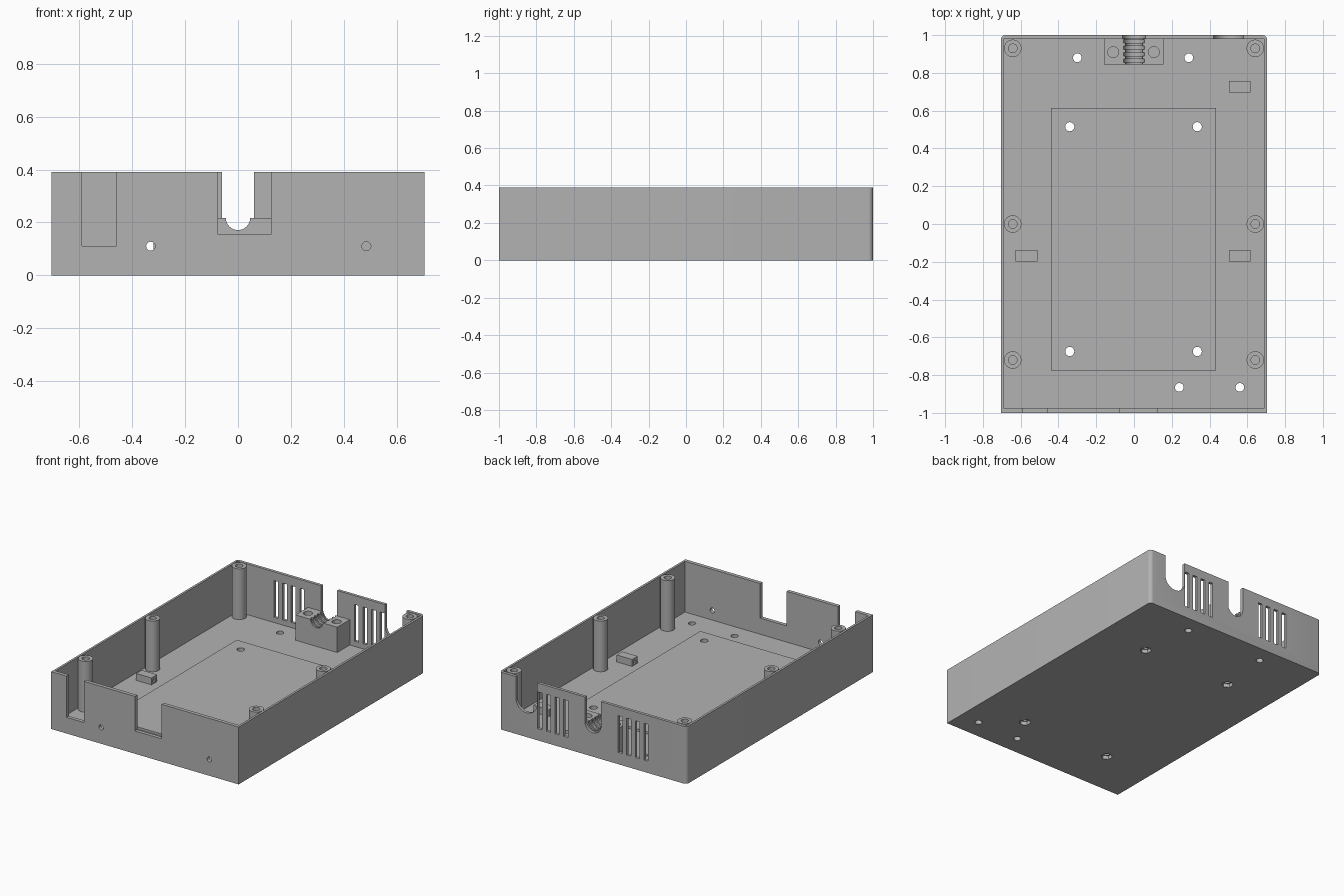
import bpy, bmesh, math
from mathutils import Matrix, Vector

if "Cube" in bpy.data.objects:
    bpy.data.objects.remove(bpy.data.objects["Cube"], do_unlink=True)

grey = bpy.data.materials.new("plain_grey")
grey.use_nodes = True
colour = (0.45, 0.45, 0.45, 1)
grey.diffuse_color = colour
grey.node_tree.nodes["Principled BSDF"].inputs["Base Color"].default_value = colour

HEIGHT, FLOOR, PLATE = 0.39, 0.045, 0.06


def finish(name, bm):
    bmesh.ops.recalc_face_normals(bm, faces=bm.faces)
    mesh = bpy.data.meshes.new(name)
    bm.to_mesh(mesh)
    bm.free()
    mesh.materials.append(grey)
    ob = bpy.data.objects.new(name, mesh)
    bpy.context.collection.objects.link(ob)
    return ob


def box(name, x0, x1, y0, y1, z0, z1, round_back=0):
    bm = bmesh.new()
    bmesh.ops.create_cube(bm, size=1)
    for v in bm.verts:
        v.co = Vector((x1 if v.co.x > 0 else x0,
                       y1 if v.co.y > 0 else y0,
                       z1 if v.co.z > 0 else z0))
    if round_back:
        edges = [e for e in bm.edges if all(v.co.y == y1 for v in e.verts)
                 and e.verts[0].co.x == e.verts[1].co.x]
        bmesh.ops.bevel(bm, geom=edges, offset=round_back, segments=6,
                        profile=0.5, affect='EDGES')
    return finish(name, bm)


def rod(name, centre, radius, length, axis='Z', sides=32):
    bm = bmesh.new()
    bmesh.ops.create_cone(bm, cap_ends=True, segments=sides, radius1=radius,
                          radius2=radius, depth=length)
    if axis == 'Y':
        bmesh.ops.rotate(bm, verts=bm.verts, matrix=Matrix.Rotation(math.pi / 2, 3, 'X'))
    bmesh.ops.translate(bm, verts=bm.verts, vec=centre)
    return finish(name, bm)


def cut(target, cutter, keep=False):
    cutter.hide_render = True
    mod = target.modifiers.new("cut", 'BOOLEAN')
    mod.operation, mod.solver, mod.object = 'DIFFERENCE', 'EXACT', cutter
    bpy.context.view_layer.objects.active = target
    bpy.ops.object.modifier_apply(modifier=mod.name)
    if not keep:
        bpy.data.objects.remove(cutter, do_unlink=True)


# Open tray with rounded back corners
tray = box("tray", -0.705, 0.705, -1, 1, 0, HEIGHT, 0.025)
cut(tray, box("cutter", -0.69, 0.69, -0.975, 0.98, FLOOR, 1, 0.012))

# Raised floor plate
plate = box("floor_plate", -0.44, 0.435, -0.775, 0.615, FLOOR - 0.005, PLATE)

# Mounting holes through plate and floor, with nut pockets underneath
for x in (-0.34, 0.335):
    for y in (-0.675, 0.515):
        hole = rod("cutter", (x, y, 0), 0.024, 0.3)
        cut(plate, hole, keep=True)
        cut(tray, hole)
        cut(tray, rod("cutter", (x, y, 0), 0.037, 0.05, sides=6))

# Plain floor holes
for x, y in ((-0.3, 0.88), (0.29, 0.88), (0.24, -0.865), (0.56, -0.865)):
    cut(tray, rod("cutter", (x, y, 0), 0.023, 0.3))

# Front wall openings and screw holes
cut(tray, box("cutter", -0.59, -0.46, -1.1, -0.96, 0.11, 1))
cut(tray, box("cutter", -0.075, 0.125, -1.1, -0.96, 0.155, 1))
for x in (-0.33, 0.485):
    cut(tray, rod("cutter", (x, -1, 0.11), 0.017, 0.1, 'Y'))

# Back wall round-bottomed notches
for x, z, r in ((0, 0.222, 0.06), (0.5, 0.245, 0.08)):
    cut(tray, rod("cutter", (x, 1.02, z), r, 0.1, 'Y'))
    cut(tray, box("cutter", x - r, x + r, 0.97, 1.07, z, 1))

# Back wall vent slots
for side in (-1, 1):
    for i in range(4):
        x = side * (0.205 + 0.065 * i)
        cut(tray, box("cutter", x - 0.016, x + 0.016, 0.97, 1.1, 0.08, 0.33))

# Screw posts
posts = []
for side, word in ((-1, "right"), (1, "left")):
    for y, place in ((0.93, "back"), (0, "middle"), (-0.72, "front")):
        x = side * 0.642
        post = rod(f"{place}_{word}_post", (x, y, (FLOOR + HEIGHT) / 2 - 0.002),
                   0.046, HEIGHT - FLOOR + 0.004)
        cut(post, rod("cutter", (x, y, HEIGHT), 0.023, 0.4))
        posts.append(post)

# Cable clamp block with ribbed channel and screw holes
clamp = box("cable_clamp_block", -0.16, 0.155, 0.845, 0.981, FLOOR - 0.005, 0.217)
cut(clamp, rod("cutter", (0, 0.91, 0.217), 0.046, 0.3, 'Y'))
for i in range(4):
    cut(clamp, rod("cutter", (0, 0.865 + i * 0.034, 0.217), 0.055, 0.018, 'Y'))
for x in (-0.11, 0.105):
    cut(clamp, rod("cutter", (x, 0.91, 0.2), 0.029, 0.24))

# Cable tie anchors with a tunnel
for name, x, y in (("right_tie_anchor", -0.57, -0.168),
                   ("left_tie_anchor", 0.56, -0.168),
                   ("back_tie_anchor", 0.56, 0.727)):
    anchor = box(name, x - 0.058, x + 0.058, y - 0.03, y + 0.03, FLOOR - 0.003, 0.092)
    cut(anchor, box("cutter", x - 0.1, x + 0.1, y - 0.014, y + 0.014, 0.052, 0.074))

# Smooth the curved surfaces, keep edges sharp
bpy.ops.object.select_all(action='DESELECT')
for ob in [tray, clamp, plate] + posts:
    ob.select_set(True)
bpy.context.view_layer.objects.active = tray
bpy.ops.object.shade_smooth_by_angle(angle=math.radians(30))
